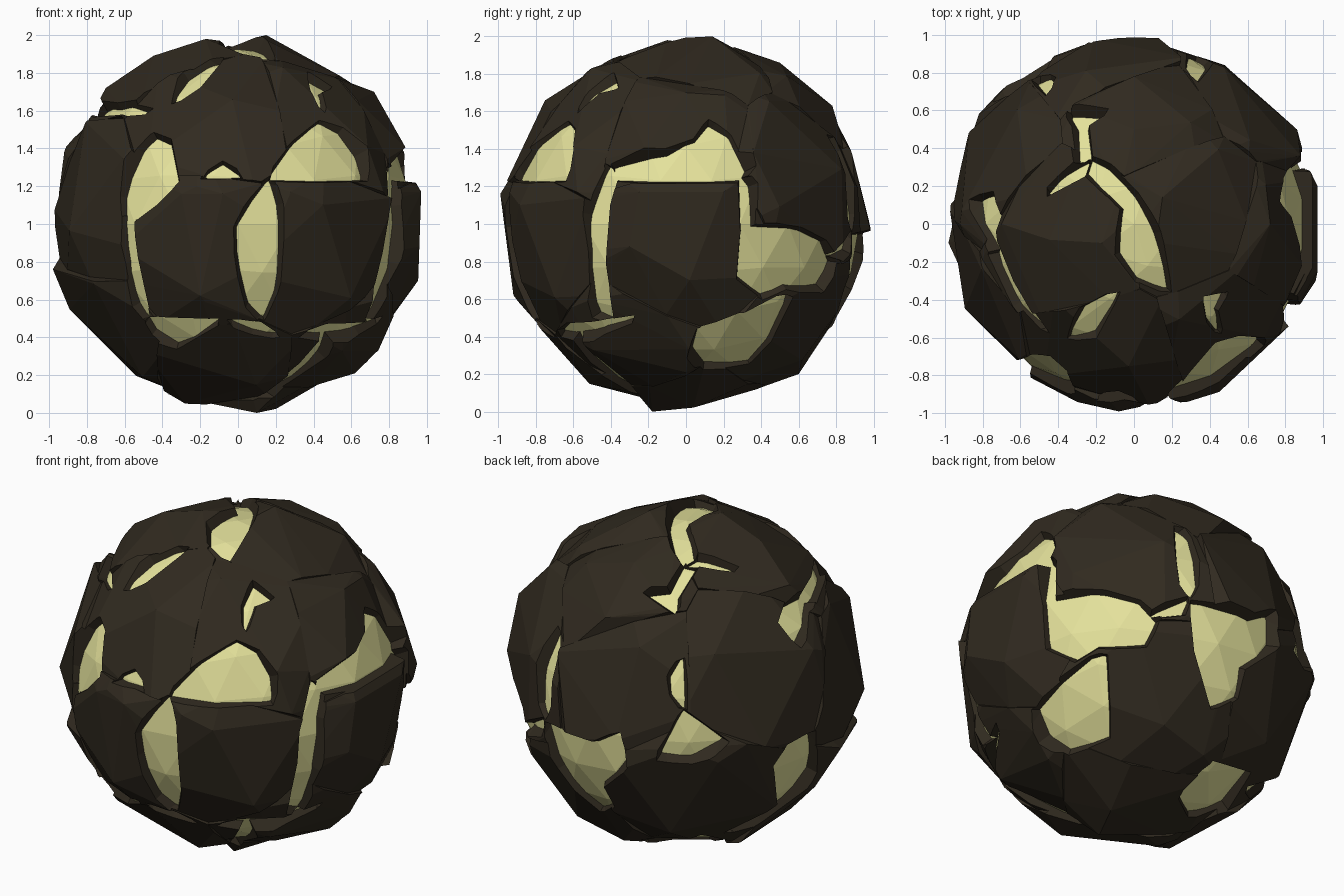
import bpy
import bmesh
import random
from math import radians, sin, cos
from mathutils import Vector, Matrix, Euler

random.seed(4)
CORE_RADIUS = .925

cube = bpy.data.objects.get("Cube")
if cube:
    bpy.data.objects.remove(cube, do_unlink=True)


def make_material(name, color):
    mat = bpy.data.materials.new(name)
    mat.use_nodes = True
    mat.diffuse_color = color
    mat.node_tree.nodes["Principled BSDF"].inputs["Base Color"].default_value = color
    return mat


crust_mat = make_material("dark_brown_crust", (.03, .023, .014, 1))
glow_mat = make_material("pale_yellow_core", (.78, .76, .33, 1))


def make_object(name, bm, mat=None):
    mesh = bpy.data.meshes.new(name)
    bm.to_mesh(mesh)
    bm.free()
    if mat:
        mesh.materials.append(mat)
    obj = bpy.data.objects.new(name, mesh)
    bpy.context.scene.collection.objects.link(obj)
    return obj


def facing(x, y, elevation):
    """Right, up and outward axes of one side of the ball."""
    flat = Vector((x, y, 0)).normalized()
    e = radians(elevation)
    out = flat * cos(e) + Vector((0, 0, sin(e)))
    right = Vector((0, 0, 1)).cross(flat)
    return right, out.cross(right), out


FRONT = facing(0, -1, 0)
SIDE = facing(1, 0, 0)
TOP = facing(0, -1, 90)
BACK_HIGH = facing(-.57, .82, 25)
BACK_LOW = facing(1, 1, -30)


def direction(side, u, v):
    """Unit direction of a flat point laid onto one side of the core."""
    right, up, out = side
    depth = max(0, CORE_RADIUS ** 2 - u * u - v * v) ** .5
    return (right * u + up * v + out * depth).normalized()


# Gaps: each outline becomes a flared wedge that opens the crust
wedges = bmesh.new()


def gap(side, *outline):
    rays = [direction(side, u, v) for u, v in outline]
    middle = sum(rays, Vector())
    turning = sum(a.cross(b).dot(middle) for a, b in zip(rays, rays[1:] + rays[:1]))
    if turning < 0:
        rays.reverse()
    inner, outer = [], []
    for i, ray in enumerate(rays):
        along = rays[(i + 1) % len(rays)] - rays[i - 1]
        flare = along.cross(ray).normalized() * .16
        inner.append(wedges.verts.new(ray * .9))
        outer.append(wedges.verts.new(ray * 1.3 + flare))
    caps = [wedges.faces.new(inner[::-1]), wedges.faces.new(outer)]
    walls = []
    for i in range(len(rays)):
        walls.append(wedges.faces.new((inner[i - 1], inner[i], outer[i], outer[i - 1])))
    bmesh.ops.recalc_face_normals(wedges, faces=caps + walls)
    bmesh.ops.triangulate(wedges, faces=caps + walls, ngon_method='EAR_CLIP')


# Gaps around the two front blocks
gap(FRONT, (-.43, .45), (-.36, .42), (-.32, .22), (-.42, .12), (-.54, .03),
    (-.59, .05), (-.59, .14), (-.5, .38))
gap(FRONT, (-.55, .04), (-.52, -.2), (-.46, -.5), (-.52, -.42), (-.57, -.2), (-.585, .05))
gap(FRONT, (-.47, -.49), (-.1, -.5), (-.2, -.57), (-.32, -.63), (-.43, -.56))
gap(FRONT, (-.17, .25), (-.08, .31), (.01, .25))
gap(FRONT, (.16, .22), (.2, .1), (.21, -.1), (.19, -.35), (.13, -.49),
    (.06, -.42), (0, -.15), (0, -.02), (.08, .12))
gap(FRONT, (.17, .24), (.3, .42), (.43, .53), (.53, .48), (.62, .36), (.65, .24))
gap(FRONT, (-.04, -.5), (.11, -.52), (.2, -.58), (.08, -.56))
gap(FRONT, (.32, -.57), (.45, -.53), (.74, -.49), (.62, -.54))
gap(FRONT, (.12, -.89), (.3, -.75), (.47, -.54), (.42, -.68), (.3, -.8))
gap(FRONT, (-.33, .63), (-.21, .7), (-.09, .85), (-.26, .77))
gap(FRONT, (.37, .76), (.47, .71), (.42, .69), (.44, .59), (.39, .68))

# Gaps around the side block
gap(SIDE, (-.4, .3), (-.37, .24), (-.41, .1), (-.43, -.2), (-.39, -.5),
    (-.45, -.47), (-.5, -.15), (-.5, .05))
gap(SIDE, (-.38, .29), (-.37, .24), (.29, .24), (.31, .28),
    (.22, .45), (.12, .52), (.05, .43), (-.1, .36))
gap(SIDE, (.29, .25), (.3, -.03), (.34, -.03), (.33, .2))
gap(SIDE, (.3, -.02), (.6, -.04), (.72, -.1), (.76, -.2), (.7, -.32),
    (.52, -.32), (.4, -.37), (.28, -.28))
gap(SIDE, (.47, -.39), (.53, -.38), (.45, -.57), (.33, -.73), (.1, -.74),
    (.04, -.66), (.07, -.55), (.3, -.47))

# Forked crack over the top, and the long crack beside it
gap(TOP, (-.32, .56), (-.15, .56), (-.25, .5), (-.23, .34), (-.28, .32), (-.29, .5))
gap(TOP, (-.45, .16), (-.26, .26), (-.24, .32), (-.28, .3), (-.38, .23))
gap(TOP, (-.24, .27), (-.13, .16), (-.05, .08), (-.07, -.15), (.02, -.28),
    (.17, -.34), (.1, -.05), (0, .14), (-.13, .28), (-.22, .33))
gap(TOP, (-.81, .12), (-.73, .15), (-.7, .05), (-.7, -.16), (-.75, -.06))
gap(TOP, (-.7, -.1), (-.63, -.3), (-.45, -.56), (-.6, -.41), (-.72, -.15))

# Gaps across the back and underside
gap(BACK_HIGH, (-.02, .07), (-.08, -.03), (-.07, -.12), (-.01, -.2))
gap(BACK_HIGH, (-.01, -.22), (.2, -.37), (.03, -.46), (-.13, -.45), (-.08, -.35))
gap(BACK_HIGH, (.68, -.33), (.67, -.53), (.4, -.8), (.22, -.87), (.5, -.68),
    (.49, -.5), (.55, -.4))
gap(BACK_LOW, (.3, .77), (.36, .71), (.41, .46), (.38, .4), (.34, .46), (.32, .6))
gap(BACK_LOW, (.39, .36), (.69, .25), (.78, .27), (.78, .12), (.64, 0),
    (.6, -.16), (.48, -.21), (.41, .1))
gap(BACK_LOW, (.17, .3), (.37, .38), (.34, .31))
gap(BACK_LOW, (.3, -.65), (.44, -.51), (.62, -.58), (.48, -.74), (.3, -.79), (.27, -.7))
cutter = make_object("gap_cutter", wedges)
cutter.hide_render = True

# Centre of every crust plate
centres = {
    "front_right_block": direction(FRONT, -.2, -.14),
    "front_left_block": direction(FRONT, .43, -.14),
    "front_upper": direction(FRONT, -.12, .58),
    "front_upper_left": direction(FRONT, .5, .58),
    "right_front": direction(FRONT, -.8, .05),
    "lower_front": direction(FRONT, -.08, -.8),
    "lower_right": direction(FRONT, -.68, -.55),
    "lower_left": direction(FRONT, .55, -.68),
    "left_block": direction(SIDE, -.03, -.12),
    "left_upper": direction(SIDE, -.12, .56),
    "left_back": direction(SIDE, .65, .3),
    "top_left": direction(TOP, .35, .05),
    "top_right": direction(TOP, -.38, -.05),
    "top_back": direction(TOP, .05, .62),
    "back_upper": direction(BACK_HIGH, -.33, .05),
    "back_right": direction(BACK_HIGH, .36, .08),
    "back_lower": direction(BACK_HIGH, .05, -.68),
    "back_low_block": direction(BACK_LOW, .1, -.25),
    "bottom": direction(BACK_LOW, -.1, -.68),
}

# Corners that jut out of the plates they fall on
corners = [Vector(c) for c in (
    (.15, .14, 1), (.1, -.18, -1), (-.98, -.1, -.24), (-.08, -.99, .16),
    (-.3, -.94, .16), (-.2, -.92, -.38), (.28, -.94, .17), (.77, -.58, .17),
    (.75, -.5, -.4), (.12, .99, -.06), (.97, -.25, .17), (.97, .2, .17),
    (.88, .36, .38), (.96, -.3, -.12), (-.82, .58, 0), (-.55, .84, 0),
    (0, .5, .86), (0, .78, .63), (0, .6, -.8), (.72, 0, .7),
    (-.17, -.1, .98), (-.7, 0, .72), (-.92, 0, .38), (.62, 0, -.79))]


def make_plate(name, centre):
    """Faceted ball trimmed to the area nearest to this plate's centre."""
    ball = bmesh.new()
    turn = Euler([random.uniform(0, 6) for _ in range(3)]).to_matrix().to_4x4()
    bmesh.ops.create_icosphere(ball, subdivisions=2, radius=1, matrix=turn)
    for other in centres.values():
        if other != centre:
            bmesh.ops.bisect_plane(ball, geom=ball.verts[:] + ball.edges[:] + ball.faces[:],
                                   plane_co=(0, 0, 0), plane_no=other - centre,
                                   clear_outer=True)
    own = [c for c in corners if max(centres.values(), key=c.dot) == centre]
    cell = bmesh.new()
    for point in [v.co for v in ball.verts] + own + [Vector()]:
        cell.verts.new(point)
    ball.free()
    bmesh.ops.convex_hull(cell, input=cell.verts[:])
    loose = [v for v in cell.verts if not v.link_faces]
    bmesh.ops.delete(cell, geom=loose, context='VERTS')
    bmesh.ops.recalc_face_normals(cell, faces=cell.faces[:])
    plate = make_object(name + "_plate", cell, crust_mat)
    cut = plate.modifiers.new("gaps", 'BOOLEAN')
    cut.operation = 'DIFFERENCE'
    cut.solver = 'EXACT'
    cut.use_self = True
    cut.object = cutter
    return plate


plates = [make_plate(name, centre) for name, centre in centres.items()]

# Apply the cuts and drop the helper
graph = bpy.context.evaluated_depsgraph_get()
cut_meshes = [bpy.data.meshes.new_from_object(p.evaluated_get(graph)) for p in plates]
for plate, mesh in zip(plates, cut_meshes):
    plate.modifiers.clear()
    plate.data = mesh
bpy.data.objects.remove(cutter, do_unlink=True)

# Glowing core
core_bm = bmesh.new()
bmesh.ops.create_icosphere(core_bm, subdivisions=3, radius=CORE_RADIUS)
core = make_object("inner_core", core_bm, glow_mat)

# Stand on the ground
for obj in plates + [core]:
    obj.data.transform(Matrix.Translation((0, 0, 1)))
